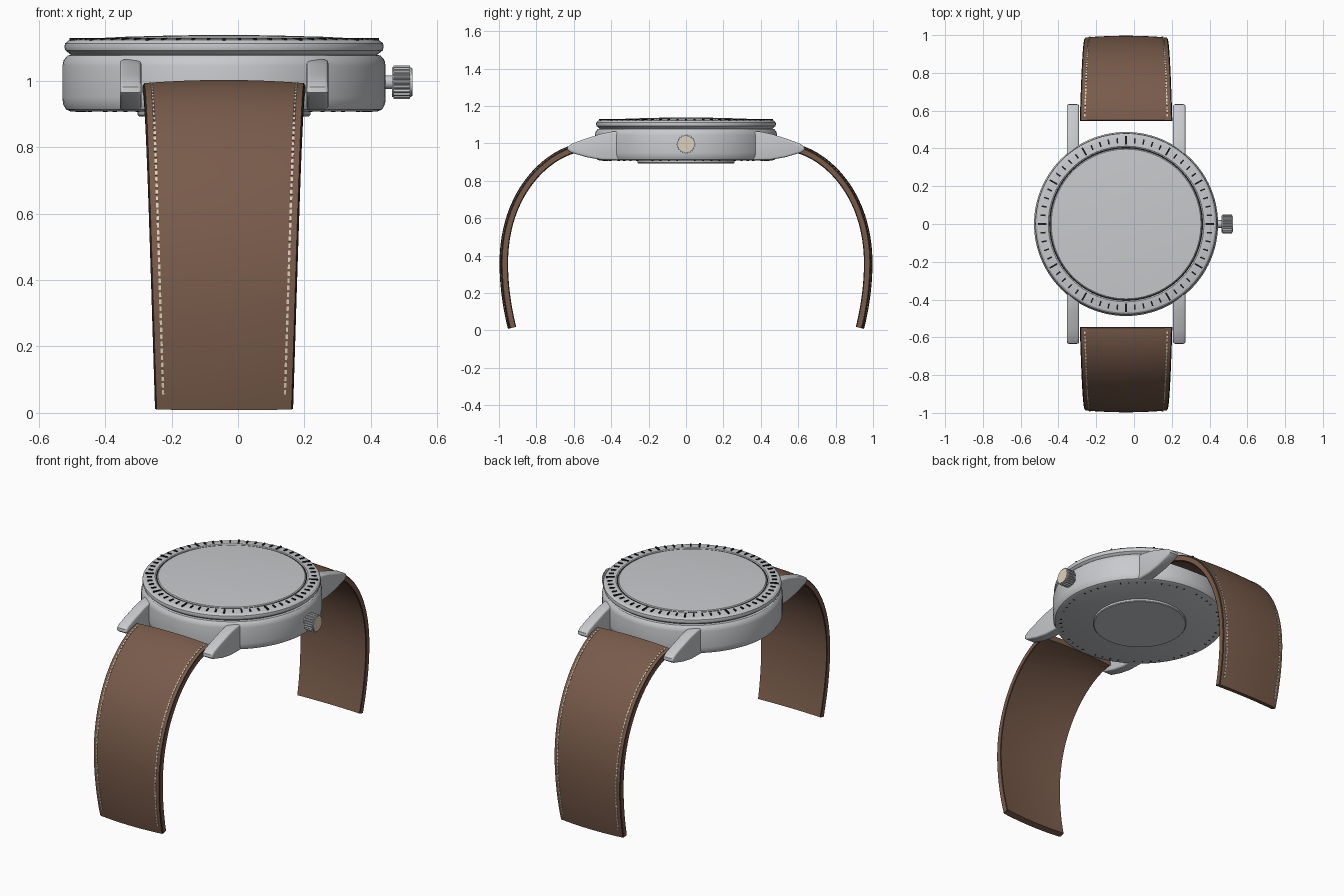
import bpy, bmesh, math
from mathutils import Vector, Matrix
from mathutils.geometry import interpolate_bezier

if "Cube" in bpy.data.objects:
    bpy.data.objects.remove(bpy.data.objects["Cube"])

CX = -0.042  # case centre; the crown sticks out on +x


def material(name, r, g, b):
    m = bpy.data.materials.new(name)
    m.use_nodes = True
    m.diffuse_color = (r, g, b, 1)
    m.node_tree.nodes["Principled BSDF"].inputs["Base Color"].default_value = (r, g, b, 1)
    return m


steel = material("steel", 0.58, 0.59, 0.61)
leather = material("brown leather", 0.19, 0.105, 0.07)
edge_dark = material("dark leather edge", 0.035, 0.02, 0.014)
thread = material("cream thread", 0.72, 0.64, 0.5)
black = material("black markings", 0.012, 0.012, 0.014)


def finish(bm, name, mats, angle=30):
    bmesh.ops.recalc_face_normals(bm, faces=bm.faces)
    me = bpy.data.meshes.new(name)
    bm.to_mesh(me)
    bm.free()
    for m in mats:
        me.materials.append(m)
    ob = bpy.data.objects.new(name, me)
    bpy.context.collection.objects.link(ob)
    bpy.ops.object.select_all(action='DESELECT')
    ob.select_set(True)
    bpy.context.view_layer.objects.active = ob
    bpy.ops.object.shade_smooth_by_angle(angle=math.radians(angle))
    return ob


def lathe(name, profile, mat, steps=96):
    """Spin (radius, z) points about the case axis."""
    bm = bmesh.new()
    vs = [bm.verts.new((CX + r, 0, z)) for r, z in profile]
    es = [bm.edges.new(p) for p in zip(vs, vs[1:])]
    bmesh.ops.spin(bm, geom=vs + es, cent=(CX, 0, 0), axis=(0, 0, 1),
                   angle=math.tau, steps=steps)
    bmesh.ops.remove_doubles(bm, verts=bm.verts, dist=0.0001)
    return finish(bm, name, [mat])


def box(bm, mat4, size):
    bmesh.ops.create_cube(bm, size=1, matrix=mat4 @ Matrix.Diagonal((*size, 1)))


# Case, bezel, glass and back
lathe("case", [(0, 0.908), (0.462, 0.908), (0.476, 0.914), (0.485, 0.93), (0.487, 0.95),
               (0.487, 1.045), (0.483, 1.063), (0.472, 1.076), (0.455, 1.081),
               (0, 1.081)], steel)
lathe("bezel", [(0.455, 1.075), (0.468, 1.084), (0.478, 1.092), (0.481, 1.102),
                (0.479, 1.113), (0.47, 1.121), (0.455, 1.124), (0.412, 1.127),
                (0.407, 1.124), (0.405, 1.1)], steel)
lathe("glass", [(0.401, 1.09), (0.401, 1.124), (0.396, 1.128), (0.3, 1.133),
                (0.15, 1.137), (0, 1.139)], steel)
lathe("glass_gap", [(0.399, 1.122), (0.408, 1.122)], black)
lathe("case_back", [(0.26, 0.91), (0.26, 0.897), (0.256, 0.893), (0, 0.893)], steel)

# Minute marks on the bezel, with longer ones at the hours, and dots underneath
marks, dots = bmesh.new(), bmesh.new()
for i in range(60):
    turn = Matrix.Translation((CX, 0, 0)) @ Matrix.Rotation(math.tau * i / 60, 4, 'Z')
    hour = i % 5 == 0
    size = (0.046, 0.009, 0.009) if hour else (0.027, 0.008, 0.009)
    box(marks, turn @ Matrix.Translation((0.443, 0, 1.1255)), size)
    if not hour:
        box(dots, turn @ Matrix.Translation((0.443, 0, 0.908)), (0.012, 0.006, 0.003))
finish(marks, "minute_marks", [black])
finish(dots, "underside_dots", [black])

# Lugs: one side profile, mirrored in x and y
LUG = [(0.3, 1.064), (0.39, 1.064), (0.46, 1.05), (0.56, 1.017), (0.61, 0.998), (0.632, 0.982),
       (0.634, 0.965), (0.615, 0.951), (0.53, 0.926), (0.45, 0.912), (0.3, 0.91)]
for sx, side in ((1, "left"), (-1, "right")):
    for sy, end in ((1, "back"), (-1, "front")):
        bm = bmesh.new()
        face = bm.faces.new([bm.verts.new((CX + sx * 0.249, sy * y, z)) for y, z in LUG])
        ext = bmesh.ops.extrude_face_region(bm, geom=[face])["geom"]
        bmesh.ops.translate(bm, vec=(sx * 0.065, 0, 0),
                            verts=[v for v in ext if isinstance(v, bmesh.types.BMVert)])
        bmesh.ops.recalc_face_normals(bm, faces=bm.faces)
        rims = [e for e in bm.edges if abs(e.verts[0].co.x - e.verts[1].co.x) < 0.001]
        bmesh.ops.bevel(bm, geom=rims, offset=0.01, segments=3, affect='EDGES', profile=0.5)
        finish(bm, f"{end}_{side}_lug", [steel], 35)


# Crown: stem, knurled knob and end cap, all along x
def rod(name, x0, x1, radii, mat, z=0.996):
    bm = bmesh.new()
    n = len(radii)
    ring = [bm.verts.new((x0, r * math.cos(math.tau * i / n), z + r * math.sin(math.tau * i / n)))
            for i, r in enumerate(radii)]
    ext = bmesh.ops.extrude_face_region(bm, geom=[bm.faces.new(ring)])["geom"]
    bmesh.ops.translate(bm, vec=(x1 - x0, 0, 0),
                        verts=[v for v in ext if isinstance(v, bmesh.types.BMVert)])
    return finish(bm, name, [mat])


rod("crown_stem", 0.43, 0.47, [0.02] * 24, steel)
rod("crown_collar", 0.464, 0.522, [0.045] * 32, steel)
rod("crown_knob", 0.468, 0.518, [0.051, 0.051, 0.045, 0.045] * 22, steel)
rod("crown_cap", 0.515, 0.525, [0.041] * 32, thread)

# Strap path of the outer surface in the (y, z) plane
A = [Vector(p) for p in ((0.55, 1.003), (0.74, 0.985), (0.997, 0.76), (0.997, 0.36))]
B = [Vector(p) for p in ((0.997, 0.36), (0.997, 0.24), (0.98, 0.12), (0.952, 0.008))]
PATH = interpolate_bezier(*A, 120) + interpolate_bezier(*B, 60)[1:]
LENGTHS = [0]
for p, q in zip(PATH, PATH[1:]):
    LENGTHS.append(LENGTHS[-1] + (q - p).length)
TOTAL = LENGTHS[-1]


def frame(s):
    """Point, tangent, outward normal and half width at arc length s."""
    i = max(k for k in range(len(PATH) - 1) if LENGTHS[k] <= s + 1e-9)
    step = PATH[i + 1] - PATH[i]
    t = step.normalized()
    return (PATH[i] + t * (s - LENGTHS[i]), t, Vector((-t.y, t.x)), 0.245 - 0.037 * s / TOTAL)


def on_strap(s, across, depth, sy):
    p, t, n, half = frame(s)
    q = p + n * (depth - 0.010 * (across / half) ** 2)
    return Vector((CX + across, sy * q.x, q.y))


# Closed cross-section as (inset from edge or fraction, depth)
OUTER = [-1 + k / 5 for k in range(11)]
ROWS = 56
for sy, end in ((1, "back"), (-1, "front")):
    bm = bmesh.new()
    rings = []
    for r in range(ROWS + 1):
        s = TOTAL * r / ROWS
        half = frame(s)[3]
        section = [(u * (half - 0.005), 0) for u in OUTER]
        section += [(half, -0.007), (half, -0.029)]
        section += [(u * (half - 0.004), -0.036) for u in reversed(OUTER)]
        section += [(-half, -0.029), (-half, -0.007)]
        rings.append([bm.verts.new(on_strap(s, x, d, sy)) for x, d in section])
    n = len(rings[0])
    k = len(OUTER)
    for a, b in zip(rings, rings[1:]):
        for j in range(n):
            f = bm.faces.new((a[j], a[(j + 1) % n], b[(j + 1) % n], b[j]))
            f.material_index = int(j in (k - 1, k + 1, n - 3, n - 1))  # bevelled rims
    bm.faces.new(rings[0])
    bm.faces.new(rings[-1])
    finish(bm, f"{end}_strap", [leather, edge_dark])

    # Stitching rows just inside both edges
    bm = bmesh.new()
    count = 54
    for side in (1, -1):
        for c in range(count):
            s = 0.02 + (TOTAL - 0.06) * c / count
            corners = []
            for ds, w in ((0, -1), (0, 1), (0.014, 1), (0.014, -1)):
                x = side * (frame(s + ds)[3] - 0.026) + w * 0.0035
                corners.append((s + ds, x))
            top, low = ([bm.verts.new(on_strap(ss, x, d, sy)) for ss, x in corners]
                        for d in (0.003, -0.003))
            bm.faces.new(top)
            bm.faces.new(low)
            for j in range(4):
                bm.faces.new((top[j], top[j - 1], low[j - 1], low[j]))
    finish(bm, f"{end}_stitching", [thread])
